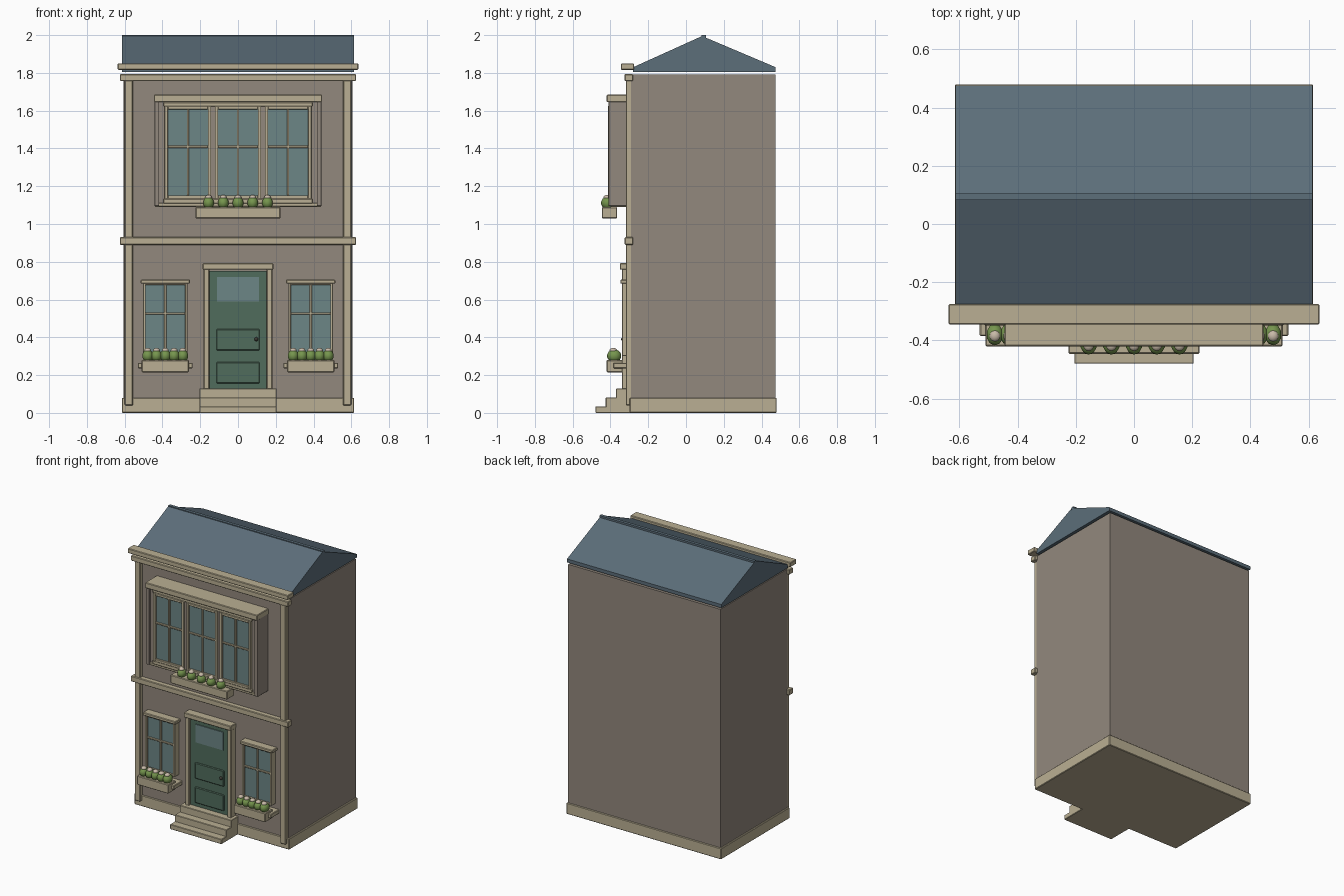
import bpy, bmesh
from mathutils import Matrix

cube = bpy.data.objects.get("Cube")
if cube:
    bpy.data.objects.remove(cube)


def material(name, rgb):
    m = bpy.data.materials.new(name)
    m.use_nodes = True
    # 8-bit display colour to linear
    lin = [((c / 255 + 0.055) / 1.055) ** 2.4 for c in rgb] + [1]
    m.diffuse_color = lin
    m.node_tree.nodes["Principled BSDF"].inputs["Base Color"].default_value = lin
    return m


WALL = material("taupe wall", (146, 136, 125))
TRIM = material("cream trim", (186, 175, 147))
ROOF = material("slate blue roof", (92, 110, 122))
GLASS = material("window glass", (108, 134, 134))
DOOR = material("green door paint", (80, 108, 92))
LEAF = material("leaf green", (118, 150, 78))
PETAL = material("pale petals", (200, 186, 168))
METAL = material("dark metal", (60, 58, 52))


def finish(name, bm, mat, bevel=0.0):
    me = bpy.data.meshes.new(name)
    bmesh.ops.recalc_face_normals(bm, faces=bm.faces)
    bm.to_mesh(me)
    bm.free()
    me.materials.append(mat)
    ob = bpy.data.objects.new(name, me)
    bpy.context.collection.objects.link(ob)
    if bevel:
        mod = ob.modifiers.new("soft edges", 'BEVEL')
        mod.width = bevel
        mod.segments = 1
    return ob


def box(name, x, y, z, mat=TRIM, bevel=0.004):
    """Box from (min, max) pairs."""
    bm = bmesh.new()
    size = [b - a for a, b in (x, y, z)]
    mid = [(a + b) / 2 for a, b in (x, y, z)]
    bmesh.ops.create_cube(bm, size=1, matrix=Matrix.Translation(mid) @ Matrix.Diagonal((*size, 1)))
    return finish(name, bm, mat, bevel)


def wide(name, half, y, z, mat=TRIM, bevel=0.004, cx=0.0):
    return box(name, (cx - half, cx + half), y, z, mat, bevel)


def blob(name, centre, radii, mat):
    bm = bmesh.new()
    bmesh.ops.create_uvsphere(bm, u_segments=10, v_segments=7, radius=1,
                              matrix=Matrix.Translation(centre) @ Matrix.Diagonal((*radii, 1)))
    for f in bm.faces:
        f.smooth = True
    return finish(name, bm, mat)


def prism(name, profile, half, mat):
    """Side profile of (y, z) points extruded along x."""
    bm = bmesh.new()
    face = bm.faces.new([bm.verts.new((-half, y, z)) for y, z in profile])
    new = bmesh.ops.extrude_face_region(bm, geom=[face])["geom"]
    bmesh.ops.translate(bm, vec=(2 * half, 0, 0),
                        verts=[v for v in new if isinstance(v, bmesh.types.BMVert)])
    return finish(name, bm, mat)


def sash(name, cx, z, half, y_front, y_back, rim=0.018):
    """Glass pane with rim and a cross of glazing bars."""
    z0, z1 = z
    zm = (z0 + z1) / 2 + 0.03
    wide(name + "_glass", half, (y_front + 0.014, y_back), z, GLASS, 0, cx)
    for side, tag in ((-1, "right"), (1, "left")):
        wide(f"{name}_{tag}_stile", rim / 2, (y_front, y_back), (z0 - rim, z1 + rim),
             cx=cx + side * (half + rim / 2), bevel=0.002)
    for tag, lo in (("bottom", z0 - rim), ("top", z1)):
        wide(f"{name}_{tag}_rail", half, (y_front, y_back), (lo, lo + rim), cx=cx, bevel=0.002)
    bar = (y_front + 0.004, y_back)
    wide(name + "_upright_bar", 0.006, bar, z, cx=cx, bevel=0.002)
    wide(name + "_cross_bar", half, bar, (zm - 0.006, zm + 0.006), cx=cx, bevel=0.002)


def planter(name, cx, half, y, z, gap, depth):
    """Flower box with five plants."""
    wide(name, half, y, z, cx=cx)
    for i in range(5):
        x = cx + (i - 2) * gap
        blob(f"{name}_bush_{i + 1}", (x, depth, z[1] + 0.022), (0.03, 0.038, 0.034), LEAF)
        blob(f"{name}_flower_{i + 1}", (x, depth - 0.005, z[1] + 0.05), (0.019, 0.02, 0.014), PETAL)


# Main block, plinth and roof
box("house_walls", (-0.605, 0.605), (-0.29, 0.473), (0.02, 1.792), WALL, 0)
wide("plinth", 0.615, (-0.298, 0.48), (0, 0.08))
prism("roof", [(-0.28, 1.805), (-0.28, 1.83), (0.085, 1.995), (0.475, 1.83), (0.475, 1.805)], 0.613, ROOF)
wide("roof_ridge", 0.614, (0.083, 0.105), (1.982, 2.0), ROOF, 0)

# Facade mouldings
wide("upper_cornice", 0.637, (-0.345, -0.275), (1.816, 1.85))
wide("lower_cornice", 0.625, (-0.325, -0.28), (1.757, 1.794))
wide("floor_belt", 0.625, (-0.325, -0.28), (0.89, 0.93))
for side, tag in ((-1, "right"), (1, "left")):
    wide(f"{tag}_pilaster", 0.022, (-0.318, -0.28), (0.04, 1.76), cx=side * 0.578)

# Bay window
wide("bay_body", 0.42, (-0.395, -0.28), (1.1, 1.65), WALL, 0)
wide("bay_cap", 0.445, (-0.42, -0.28), (1.645, 1.685))
wide("bay_sill", 0.44, (-0.4, -0.28), (1.09, 1.112))
wide("bay_frame_bottom", 0.395, (-0.408, -0.39), (1.108, 1.135))
wide("bay_frame_top", 0.395, (-0.408, -0.39), (1.622, 1.645))
for side, tag in ((-1, "right"), (1, "left")):
    wide(f"{tag}_bay_side", 0.0125, (-0.41, -0.28), (1.095, 1.65), WALL, 0.002, side * 0.43)
    wide(f"{tag}_bay_mullion", 0.01, (-0.404, -0.38), (1.12, 1.63), WALL, 0, side * 0.1325)
for i, tag in enumerate(("right", "middle", "left")):
    sash(f"{tag}_bay_sash", (i - 1) * 0.265, (1.152, 1.607), 0.105, -0.413, -0.39)
planter("bay_planter", 0, 0.225, (-0.446, -0.365), (1.03, 1.09), 0.078, -0.412)

# Ground floor windows
for side, tag in ((-1, "right"), (1, "left")):
    cx = side * 0.385
    sash(f"{tag}_window", cx, (0.315, 0.678), 0.104, -0.338, -0.28, 0.014)
    wide(f"{tag}_window_head", 0.13, (-0.348, -0.28), (0.684, 0.706), cx=cx)
    wide(f"{tag}_window_sill", 0.145, (-0.385, -0.28), (0.235, 0.265), cx=cx)
    planter(f"{tag}_planter", cx, 0.125, (-0.42, -0.335), (0.215, 0.28), 0.0465, -0.38)

# Door with glazed top and raised panels
wide("door_leaf", 0.152, (-0.32, -0.28), (0.13, 0.75), DOOR, 0)
wide("door_pane", 0.11, (-0.326, -0.31), (0.59, 0.72), GLASS, 0)
for tag, z in (("middle", (0.33, 0.445)), ("bottom", (0.155, 0.27))):
    wide(f"{tag}_door_panel", 0.115, (-0.328, -0.31), z, DOOR, 0.005)
blob("door_knob", (0.097, -0.332, 0.39), (0.011, 0.012, 0.011), METAL)
for side, tag in ((-1, "right"), (1, "left")):
    wide(f"{tag}_door_post", 0.015, (-0.34, -0.28), (0.1, 0.765), cx=side * 0.167)
wide("door_head", 0.187, (-0.35, -0.28), (0.758, 0.793))

# Front steps
for i, (front, top) in enumerate(((-0.48, 0.035), (-0.425, 0.082), (-0.37, 0.13))):
    wide(f"step_{i + 1}", 0.205, (front, -0.28), (0, top), bevel=0.003)
